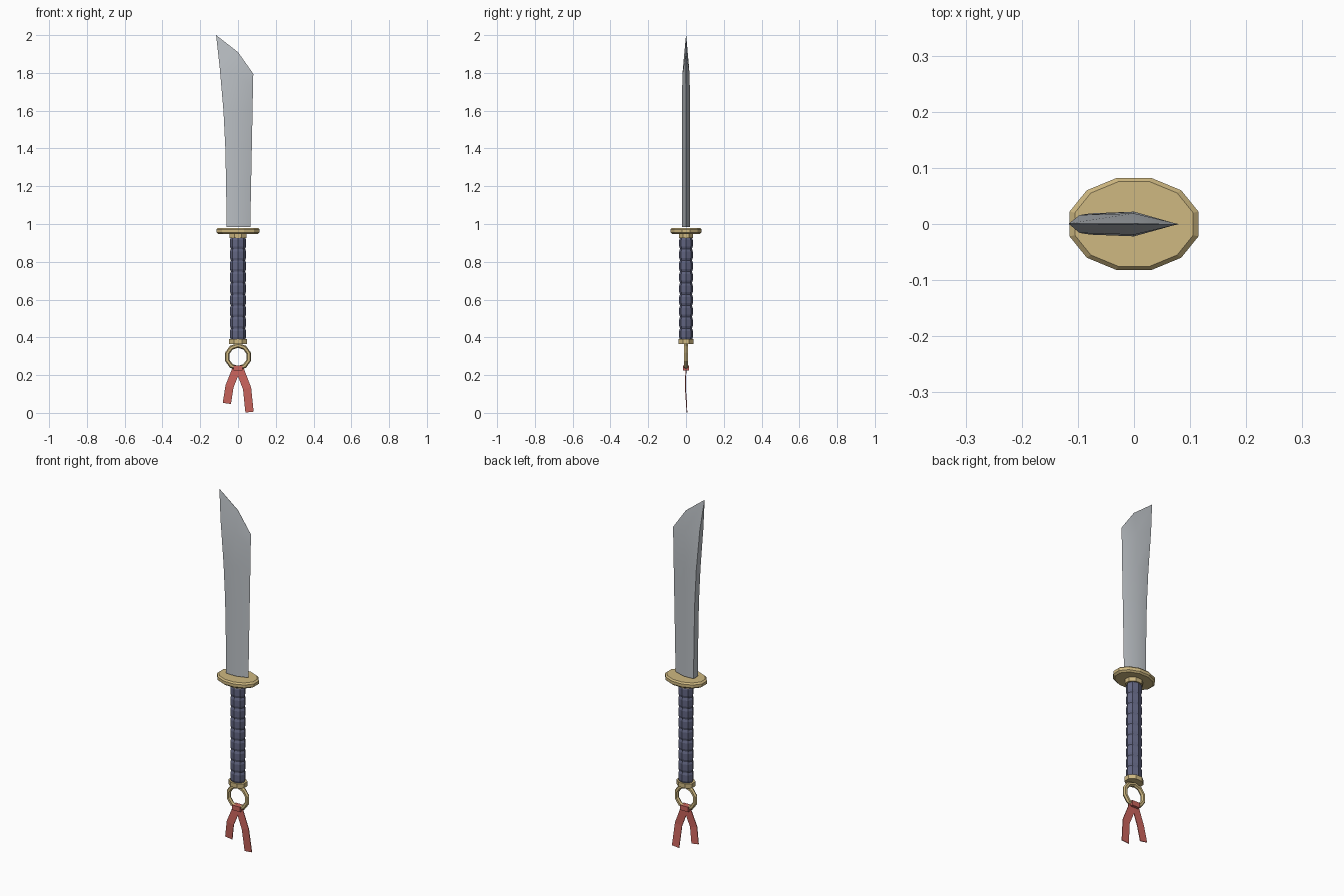
import bpy, bmesh, math
from mathutils import Vector

if "Cube" in bpy.data.objects:
    bpy.data.objects.remove(bpy.data.objects["Cube"])


def material(name, rgb):
    m = bpy.data.materials.new(name)
    m.diffuse_color = (*rgb, 1)
    m.use_nodes = True
    m.node_tree.nodes["Principled BSDF"].inputs["Base Color"].default_value = m.diffuse_color
    return m


GOLD = material("gold", (0.62, 0.48, 0.22))
WRAP = material("wrap", (0.12, 0.13, 0.22))
RED = material("red", (0.60, 0.13, 0.11))
STEEL = material("steel", (0.50, 0.53, 0.56))


def loft(name, loops, mat, smooth=None):
    """Skin closed loops of points and cap both ends."""
    bm = bmesh.new()
    rows = [[bm.verts.new(p) for p in loop] for loop in loops]
    n = len(rows[0])
    for a, b in zip(rows, rows[1:]):
        for i in range(n):
            j = (i + 1) % n
            bm.faces.new((a[i], a[j], b[j], b[i]))
    bm.faces.new(rows[0][::-1])
    bm.faces.new(rows[-1])
    bmesh.ops.remove_doubles(bm, verts=bm.verts, dist=1e-5)
    bmesh.ops.recalc_face_normals(bm, faces=bm.faces)
    me = bpy.data.meshes.new(name)
    bm.to_mesh(me)
    bm.free()
    ob = bpy.data.objects.new(name, me)
    bpy.context.collection.objects.link(ob)
    me.materials.append(mat)
    if smooth:
        bpy.ops.object.select_all(action='DESELECT')
        ob.select_set(True)
        bpy.context.view_layer.objects.active = ob
        bpy.ops.object.shade_smooth_by_angle(angle=math.radians(smooth))
    return ob


def oval_stack(name, rows, n, mat, phase=0.0, smooth=None):
    """Stack of ovals given as (z, x radius, y radius)."""
    ang = [2 * math.pi * (i + phase) / n for i in range(n)]
    return loft(name, [[(rx * math.cos(t), ry * math.sin(t), z) for t in ang]
                       for z, rx, ry in rows], mat, smooth)


# Blade: thick spine on the left, sharp edge on the right, slanted tip
def blade_row(spine, mid, edge, ts, tm):
    (sx, sz), (mx, mz), (ex, ez) = spine, mid, edge
    return [(sx, -ts, sz), (mx, -tm, mz), (ex, 0, ez), (mx, tm, mz), (sx, ts, sz)]


rows = []
for z, sx, ex in [(0.985, -0.060, 0.065), (1.2, -0.063, 0.069),
                  (1.4, -0.067, 0.073), (1.6, -0.077, 0.077)]:
    rows.append(blade_row((sx, z), (0.0, z), (ex, z), 0.019, 0.022))
rows.append(blade_row((-0.097, 1.83), (0.0, 1.79), (0.079, 1.72), 0.016, 0.019))
top = [(-0.116, -0.0, 2.0), (0.0, -0.001, 1.91), (0.081, 0, 1.795),
       (0.0, 0.001, 1.91), (-0.116, 0.001, 2.0)]
rows.append(top)
loft("blade", rows, STEEL, 30)

# Guard: twelve-sided oval plate with chamfered rims
oval_stack("guard", [(0.948, 0.108, 0.077), (0.956, 0.119, 0.085),
                     (0.972, 0.119, 0.085), (0.980, 0.109, 0.078)], 12, GOLD, 0.5)

# Collars at both ends of the grip
oval_stack("upper_collar", [(0.925, 0.050, 0.040), (0.950, 0.050, 0.040)], 8, GOLD, 0.5)
oval_stack("lower_collar", [(0.365, 0.052, 0.042), (0.390, 0.052, 0.042)], 8, GOLD, 0.5)

# Grip: nine bulging bands of wrap
grip = []
bands, z0, step = 9, 0.388, 0.06
for k in range(bands):
    for f, s in [(0, 0.88), (0.22, 1.0), (0.78, 1.0)]:
        grip.append((z0 + (k + f) * step, 0.043 * s, 0.036 * s))
grip.append((z0 + bands * step, 0.038, 0.032))
oval_stack("grip", grip, 8, WRAP)

# Pommel ring standing in the front plane
bpy.ops.mesh.primitive_torus_add(major_segments=10, minor_segments=6,
                                 major_radius=0.060, minor_radius=0.012,
                                 location=(0, 0, 0.297),
                                 rotation=(math.pi / 2, math.pi / 10, 0))
ring = bpy.context.object
ring.name = "pommel_ring"
ring.data.materials.append(GOLD)

# Ribbon knot around the bottom of the ring
loft("ribbon_knot", [[(x, -0.017, z), (x, 0.017, z), (x, 0.017, t), (x, -0.017, t)]
                     for x, z, t in [(-0.025, 0.224, 0.252), (0.025, 0.224, 0.252)]], RED)


# Ribbon tails: thin flat strips following a bent path (x, y, z)
def tail(name, path, width, thick=0.004):
    pts = [Vector(p) for p in path]
    loops = []
    for i, p in enumerate(pts):
        d = pts[min(i + 1, len(pts) - 1)] - pts[max(i - 1, 0)]
        side = Vector((d.z, 0, -d.x)).normalized() * width / 2
        t = Vector((0, thick / 2, 0))
        loops.append([p - side - t, p + side - t, p + side + t, p - side + t])
    loft(name, loops, RED)


tail("ribbon_tail_left", [(-0.005, 0, 0.240), (-0.045, -0.004, 0.140),
                          (-0.059, 0.003, 0.050)], 0.044)
tail("ribbon_tail_right", [(0.005, 0, 0.240), (0.048, -0.003, 0.130),
                           (0.061, 0.005, 0.004)], 0.044)
